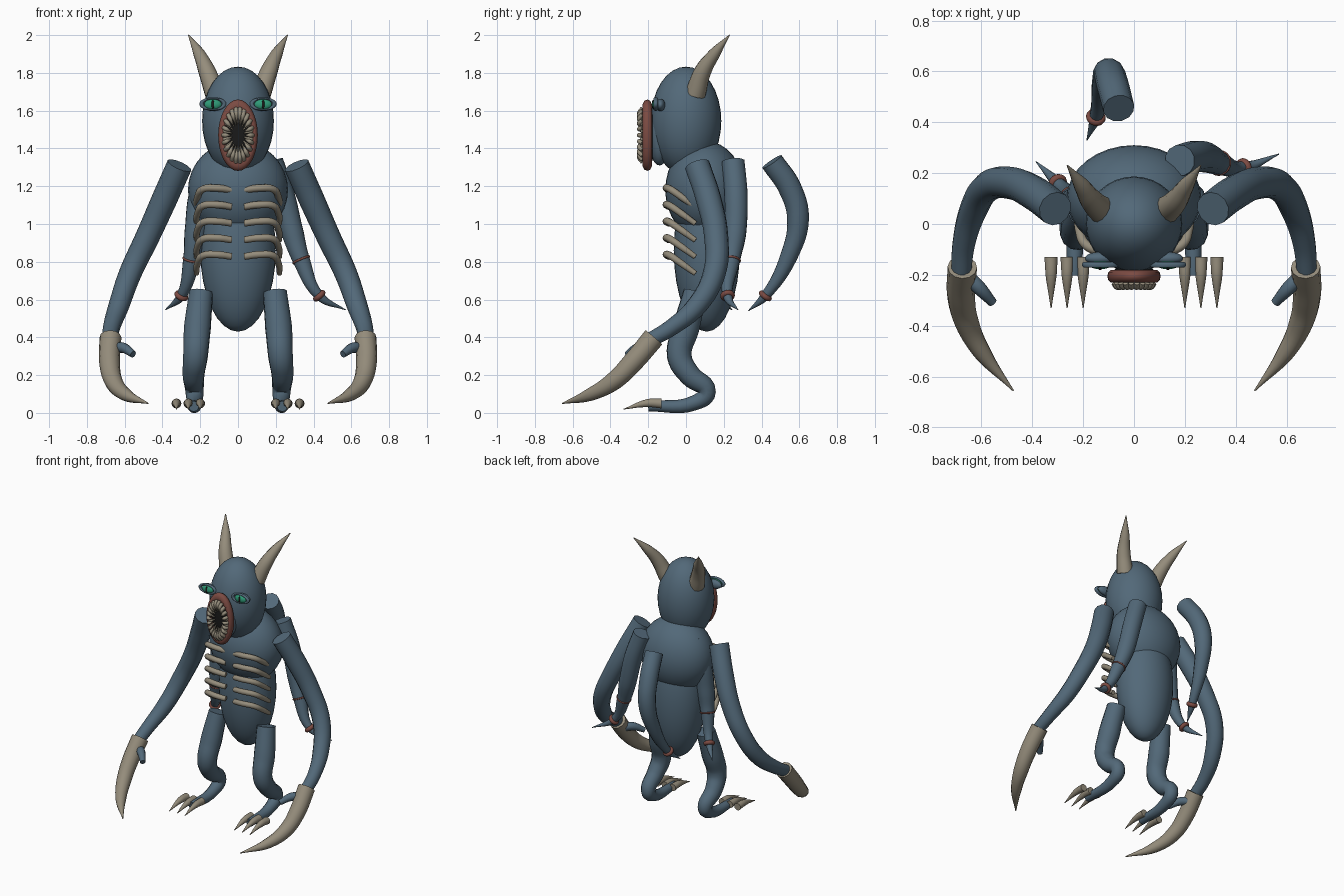
import bpy
from math import sin, cos, pi, radians
from mathutils import Vector

cube = bpy.data.objects.get("Cube")
if cube:
    bpy.data.objects.remove(cube, do_unlink=True)


def material(name, r, g, b):
    mat = bpy.data.materials.new(name)
    mat.use_nodes = True
    mat.diffuse_color = (r, g, b, 1)
    bsdf = mat.node_tree.nodes["Principled BSDF"]
    bsdf.inputs["Base Color"].default_value = (r, g, b, 1)
    bsdf.inputs["Roughness"].default_value = 0.8
    return mat


SKIN = material("slate skin", 0.085, 0.14, 0.19)
BONE = material("bone", 0.3, 0.265, 0.2)
GUM = material("dull red flesh", 0.2, 0.07, 0.055)
IRIS = material("green iris", 0.03, 0.33, 0.19)
DARK = material("black", 0.01, 0.01, 0.01)


def finish(obj, name, mat):
    obj.name = name
    obj.data.name = name
    obj.data.materials.clear()
    obj.data.materials.append(mat)
    obj.data.shade_smooth()
    obj.data.set_sharp_from_angle(angle=radians(40))
    return obj


def ball(name, mat, loc, size, segments=32, rotation=(0, 0, 0)):
    bpy.ops.mesh.primitive_uv_sphere_add(segments=segments, ring_count=segments // 2,
                                         location=loc, rotation=rotation)
    obj = bpy.context.object
    obj.scale = size
    return finish(obj, name, mat)


def ring(name, mat, loc, axis, major, minor, stretch=(1, 1, 1)):
    bpy.ops.mesh.primitive_torus_add(major_radius=major, minor_radius=minor, location=loc,
                                     major_segments=32, minor_segments=10)
    obj = bpy.context.object
    obj.rotation_euler = Vector(axis).to_track_quat('Z', 'Y').to_euler()
    obj.scale = stretch
    return finish(obj, name, mat)


def tube(name, mat, points, radii, side=1):
    """Smooth tapering tube with flat ends through the points."""
    curve = bpy.data.curves.new(name, 'CURVE')
    curve.dimensions = '3D'
    curve.bevel_depth = 1
    curve.bevel_resolution = 4
    curve.resolution_u = 6
    curve.use_fill_caps = True
    spline = curve.splines.new('BEZIER')
    spline.bezier_points.add(len(points) - 1)
    for bp, (x, y, z), r in zip(spline.bezier_points, points, radii):
        bp.co = (x * side, y, z)
        bp.radius = r
        bp.handle_left_type = bp.handle_right_type = 'AUTO'
    source = bpy.data.objects.new(name + " path", curve)
    bpy.context.collection.objects.link(source)
    bpy.context.view_layer.update()
    graph = bpy.context.evaluated_depsgraph_get()
    mesh = bpy.data.meshes.new_from_object(source.evaluated_get(graph))
    bpy.data.objects.remove(source, do_unlink=True)
    obj = bpy.data.objects.new(name, mesh)
    bpy.context.collection.objects.link(obj)
    return finish(obj, name, mat)


# Body masses
ball("head", SKIN, (0, 0, 1.545), (0.19, 0.187, 0.288))
ball("chest", SKIN, (0, 0.1, 1.18), (0.265, 0.21, 0.26))
ball("belly", SKIN, (0, 0.11, 0.86), (0.2, 0.175, 0.43))

# Round mouth: dark throat, fleshy lips, two rows of inward teeth
MOUTH_Y, MOUTH_Z = -0.205, 1.47
ball("muzzle", SKIN, (0, -0.14, MOUTH_Z), (0.09, 0.06, 0.16))
ball("throat", DARK, (0, -0.19, MOUTH_Z), (0.085, 0.025, 0.155))
ring("lips", GUM, (0, MOUTH_Y, MOUTH_Z), (0, -1, 0), 0.085, 0.02, (1, 1.8, 1.3))
for row, (count, inner, y) in enumerate([(22, 0.5, -0.24), (18, 0.4, -0.222)]):
    for i in range(count):
        a = 2 * pi * (i + row / 2) / count
        ex, ez = 0.08 * cos(a), 0.145 * sin(a)
        tube(f"tooth_{row}_{i}", BONE,
             [(ex, y + 0.01, MOUTH_Z + ez),
              (ex * 0.8, y - 0.008, MOUTH_Z + ez * 0.8),
              (ex * inner, y, MOUTH_Z + ez * inner)], [0.011, 0.012, 0.003])

ARM = [(.31, .06, 1.31), (.39, .12, 1.13), (.48, .16, .93), (.57, .15, .74),
       (.63, .06, .57), (.67, -.08, .45), (.68, -.2, .38)]
HAND_CLAW = [(.675, -.17, .4), (.68, -.28, .27), (.66, -.38, .17),
             (.6, -.5, .1), (.475, -.655, .05)]
THUMB = [(.66, -.2, .34), (.61, -.25, .345), (.555, -.31, .31)]
LEG = [(.195, .05, .64), (.215, 0, .45), (.225, -.035, .3), (.235, .02, .2),
       (.23, .11, .11), (.23, .05, .055), (.235, -.2, .035)]
HORN = [(.12, .05, 1.69), (.165, .09, 1.81), (.205, .15, 1.9), (.262, .23, 2)]

# Paired parts
for side, label in ((1, "left"), (-1, "right")):
    tube(label + "_horn", BONE, HORN, [.056, .046, .032, .003], side)
    tube(label + "_arm", SKIN, ARM, [.068, .068, .064, .06, .055, .045, .04], side)
    tube(label + "_hand_claw", BONE, HAND_CLAW, [.058, .055, .049, .036, .003], side)
    tube(label + "_thumb", SKIN, THUMB, [.028, .028, .018], side)
    tube(label + "_leg", SKIN, LEG, [.064, .072, .066, .058, .048, .04, .028], side)
    for i in range(3):
        x = 0.2 + 0.063 * i
        tube(f"{label}_toe_claw_{i}", BONE,
             [(x, -.13, .05), (x, -.2, .052), (x, -.33, .02)], [.026, .022, .002], side)

    # Ribs wrapping around the flank
    for i in range(5):
        z = 1.19 - 0.088 * i
        tube(f"{label}_rib_{i}", BONE,
             [(.035, -.09, z - .01), (.11, -.105, z), (.185, -.085, z - .005),
              (.215, -.02, z - .05), (.22, .05, z - .1)],
             [.018, .019, .019, .018, .014], side)

    # Eye with lids and a slit pupil
    ex = 0.133 * side
    ball(label + "_eye_socket", SKIN, (ex, -.135, 1.63), (.06, .025, .032), 24)
    ring(label + "_eyelid", SKIN, (ex, -.16, 1.635), (0, -1, 0), .06, .012, (1, .5, 1))
    ball(label + "_eyeball", IRIS, (ex, -.158, 1.633), (.046, .02, .029), 24)
    ball(label + "_pupil", DARK, (ex, -.174, 1.633), (.008, .007, .024), 16)

# Back tentacles, each with a flesh ring near the tip
TENTACLES = {
    "left_tentacle": [(.18, .25, 1.33), (.24, .265, 1.15), (.29, .26, .95),
                      (.335, .24, .81), (.43, .22, .62), (.57, .275, .545)],
    "right_tentacle": [(-.14, .12, 1.33), (-.2, .1, 1.15), (-.225, .09, .95),
                       (-.245, .1, .81), (-.3, .16, .62), (-.385, .245, .545)],
    "rear_tentacle": [(-.06, .455, 1.33), (-.085, .55, 1.19), (-.1, .593, 1.03),
                      (-.12, .545, .83), (-.15, .42, .62), (-.185, .33, .54)],
}
for name, path in TENTACLES.items():
    tube(name, SKIN, path, [.062, .063, .06, .047, .026, .002])
    before, knuckle, tip = (Vector(p) for p in path[-3:])
    ring(name + "_ring", GUM, knuckle, tip - before, .024, .015)
    if name != "rear_tentacle":
        ring(name + "_band", GUM, before, knuckle - Vector(path[-4]), .045, .006)
